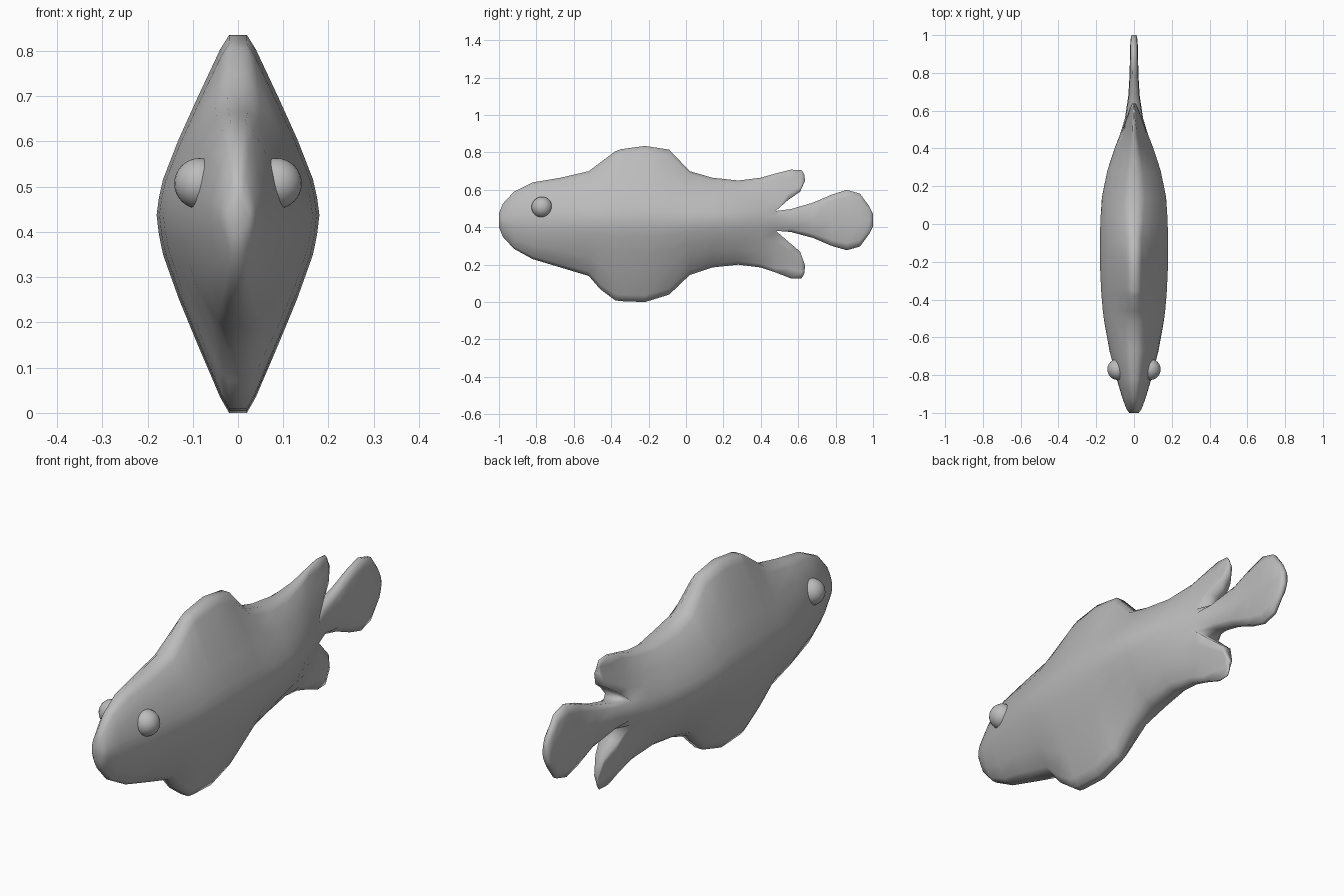
import bpy, bmesh

if "Cube" in bpy.data.objects:
    bpy.data.objects.remove(bpy.data.objects["Cube"])

grey = bpy.data.materials.new("plain grey")
grey.diffuse_color = (0.5, 0.5, 0.5, 1)
grey.use_nodes = True
grey.node_tree.nodes["Principled BSDF"].inputs["Base Color"].default_value = grey.diffuse_color

# Cross-section rows: height fraction, round half-width, blade half-width
HALF = [(0, 1, 1), (.1, .99, .97), (.2, .97, .92), (.42, .86, .73),
        (.65, .69, .5), (.92, .38, .22), (1, .17, .11)]
ROWS = [(-u, a, b) for u, a, b in HALF[:0:-1]] + HALF
K1, K2, N = 4, 8, len(ROWS)       # rows where the tail splits off

# Body stations: y, bottom z, top z, half width, blade amount
BODY = [(-1, .40, .475, .025, 0), (-.98, .35, .525, .04, 0), (-.92, .285, .59, .062, 0),
        (-.82, .23, .64, .092, 0), (-.67, .185, .665, .13, .1), (-.52, .14, .70, .157, .4),
        (-.46, .07, .745, .165, .7), (-.38, .01, .805, .172, 1), (-.35, .005, .817, .174, 1),
        (-.22, 0, .835, .18, 1), (-.09, .04, .815, .18, 1), (.02, .145, .70, .178, .6),
        (.14, .185, .665, .17, .3), (.28, .20, .65, .142, .4), (.40, .185, .665, .103, .7),
        (.48, .158, .688, .072, 1)]

bm = bmesh.new()


def section(points):
    """Vertices of one section: right side rows, mirrored left rows."""
    return ([bm.verts.new((x, y, z)) for x, y, z in points],
            [bm.verts.new((-x, y, z)) for x, y, z in points])


def loft(sections):
    loops = [r + l[::-1] for r, l in sections]
    for a, b in zip(loops, loops[1:]):
        for i in range(len(a)):
            j = (i + 1) % len(a)
            bm.faces.new((a[i], a[j], b[j], b[i]))
    return loops


# Body with dorsal and belly humps
body = []
for y, lo, hi, w, blade in BODY:
    mid = .437
    pts = []
    for u, rnd, thin in ROWS:
        z = mid + u * ((hi - mid) if u > 0 else (mid - lo))
        pts.append((w * (rnd + (thin - rnd) * blade), y, z))
    body.append(section(pts))
bm.faces.new(loft(body)[0])
end_r, end_l = body[-1]


def part(a, b):
    return end_r[a:b + 1], end_l[a:b + 1]


def lobe(a, b, stations):
    """Swept fin tip: each station gives first and last (y, z) and a thickness factor."""
    secs = [part(a, b)]
    n = b - a
    for (y0, z0), (y1, z1), f in stations:
        pts = []
        for i in range(n + 1):
            t = i / n
            pts.append((end_r[a + i].co.x * f, y0 + (y1 - y0) * t, z0 + (z1 - z0) * t))
        secs.append(section(pts))
    bm.faces.new(loft(secs)[-1])


lobe(K2, N - 1, [((.545, .545), (.56, .708), .68), ((.61, .59), (.617, .706), .35),
                 ((.637, .65), (.632, .685), .15)])
lobe(0, K1, [((.56, .127), (.545, .325), .68), ((.617, .127), (.61, .27), .35),
             ((.632, .15), (.637, .195), .15)])

# Tail fin
tail = [part(K1, K2)]
for y, lo, hi, w in [(.56, .375, .497, .048), (.68, .343, .532, .03), (.78, .30, .575, .024),
                     (.86, .277, .60, .022), (.93, .297, .58, .021), (.98, .365, .512, .018),
                     (1, .405, .47, .012)]:
    tail.append(section([(w * f, y, lo + (hi - lo) * t) for t, f in
                         ((0, .4), (.12, .9), (.5, 1), (.88, .9), (1, .4))]))
bm.faces.new(loft(tail)[-1])

bmesh.ops.recalc_face_normals(bm, faces=bm.faces)
for f in bm.faces:
    f.smooth = True
mesh = bpy.data.meshes.new("fish_body")
bm.to_mesh(mesh)
bm.free()
mesh.materials.append(grey)
bpy.context.collection.objects.link(bpy.data.objects.new("fish_body", mesh))

# Eyes
for side, name in ((1, "right_eye"), (-1, "left_eye")):
    bpy.ops.mesh.primitive_uv_sphere_add(segments=24, ring_count=16, radius=.056,
                                         location=(side * .085, -.77, .507))
    eye = bpy.context.object
    eye.name = name
    eye.data.materials.append(grey)
    bpy.ops.object.shade_smooth()
